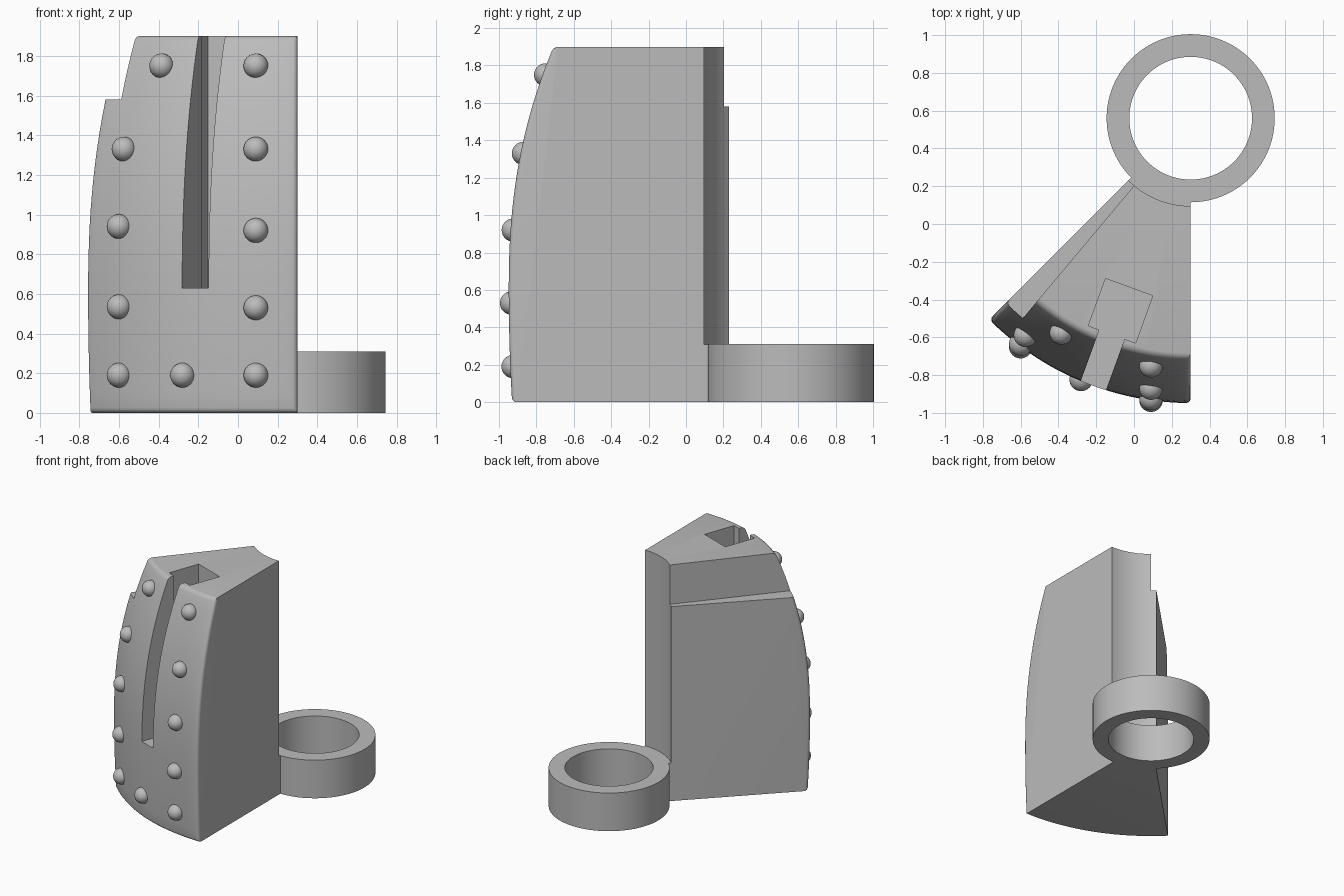
import bpy, bmesh, math
from mathutils import Vector

if "Cube" in bpy.data.objects:
    bpy.data.objects.remove(bpy.data.objects["Cube"])

CX, CY = 0.30, 0.56        # shared axis of ring and wedge
TOP, ROUND = 1.90, 0.025

grey = bpy.data.materials.new("plain grey")
grey.diffuse_color = (0.5, 0.5, 0.5, 1)
grey.use_nodes = True
grey.node_tree.nodes["Principled BSDF"].inputs["Base Color"].default_value = grey.diffuse_color


def polar(r, deg, z):
    a = math.radians(deg)
    return Vector((CX - r * math.sin(a), CY - r * math.cos(a), z))


def finish(name, bm):
    bmesh.ops.recalc_face_normals(bm, faces=bm.faces[:])
    me = bpy.data.meshes.new(name)
    bm.to_mesh(me)
    bm.free()
    me.materials.append(grey)
    ob = bpy.data.objects.new(name, me)
    bpy.context.collection.objects.link(ob)
    return ob


def sweep(name, angles, profile, closed=False):
    """Sweep a closed (radius, height) profile about the axis."""
    bm = bmesh.new()
    loops = [[bm.verts.new(polar(r, a, z)) for r, z in profile(a)] for a in angles]
    n = len(loops[0])
    pairs = list(zip(loops, loops[1:])) + ([(loops[-1], loops[0])] if closed else [])
    for p, q in pairs:
        for i in range(n):
            j = (i + 1) % n
            bm.faces.new((p[i], p[j], q[j], q[i]))
    if not closed:
        bm.faces.new(loops[0])
        bm.faces.new(loops[-1])
    return finish(name, bm)


def smooth(ob, angle=30):
    bpy.ops.object.select_all(action='DESELECT')
    ob.select_set(True)
    bpy.context.view_layer.objects.active = ob
    bpy.ops.object.shade_smooth_by_angle(angle=math.radians(angle))


def cut(ob, cutter):
    mod = ob.modifiers.new("cut", 'BOOLEAN')
    mod.operation, mod.solver, mod.object = 'DIFFERENCE', 'EXACT', cutter
    bpy.context.view_layer.objects.active = ob
    bpy.ops.object.modifier_apply(modifier=mod.name)
    bpy.data.objects.remove(cutter)


def front_radius(z):
    d = z - 0.6
    return 1.508 - (0.131 * d ** 2.3 if d > 0 else 0.05 * d * d)


def edge_drop(d):
    """Depth of the rounded rim at distance d from an edge."""
    return 0 if d >= ROUND else ROUND - math.sqrt(max(0, ROUND ** 2 - (ROUND - d) ** 2))


# Bulging wedge body with rounded front rim
rim = [ROUND * (1 - math.cos(math.radians(t))) for t in (0, 22.5, 45, 67.5, 90)]
heights = rim + [0.1 + 1.7 * i / 22 for i in range(23)] + [TOP - d for d in reversed(rim)]
rim_deg = [math.degrees(d / 1.45) for d in rim]
angles = rim_deg + [2.5 + 40 * i / 20 for i in range(21)] + [45 - d for d in reversed(rim_deg)]


def wedge_profile(a):
    side = math.radians(min(a, 45 - a)) * 1.45
    front = [(front_radius(z) - max(edge_drop(side), edge_drop(min(z, TOP - z))), z)
             for z in heights]
    return front + [(0.465, TOP), (0.465, 0.309), (0.42, 0.309), (0.42, 0)]


body = sweep("wedge_body", angles, wedge_profile)

# Notch along the upper side
cut(body, sweep("notch_cutter", (40, 43, 47),
                lambda a: [(0.3, 1.58), (1.8, 1.58), (1.8, 2.1), (0.3, 2.1)]))

# T-shaped slot, open at the top and front
out = Vector((-math.sin(math.radians(20)), -math.cos(math.radians(20)), 0))
across = Vector((-out.y, out.x, 0))
half_plan = [(0.952, 0.133), (1.218, 0.133), (1.218, 0.071), (1.7, 0.071)]
plan = half_plan + [(u, -v) for u, v in reversed(half_plan)]
bm = bmesh.new()
rings = [[bm.verts.new(Vector((CX, CY, z)) + out * u + across * v) for u, v in plan]
         for z in (0.63, 2.1)]
for ring in rings:
    bm.faces.new(ring)
for i in range(8):
    j = (i + 1) % 8
    bm.faces.new((rings[0][i], rings[0][j], rings[1][j], rings[1][i]))
cut(body, finish("slot_cutter", bm))
smooth(body)

# Ring behind the wedge
ring = sweep("ring", [i * 360 / 96 for i in range(96)],
             lambda a: [(0.325, 0), (0.445, 0), (0.445, 0.31), (0.325, 0.31)], closed=True)
smooth(ring)

# Round studs on the front surface
studs = [(0.09, z) for z in (0.19, 0.53, 0.92, 1.33, 1.75)]
studs += [(-0.28, 0.19), (-0.6, 0.19), (-0.6, 0.535), (-0.6, 0.94), (-0.575, 1.33), (-0.385, 1.75)]
for i, (x, z) in enumerate(studs):
    y = CY - math.sqrt(front_radius(z) ** 2 - (CX - x) ** 2)
    bpy.ops.mesh.primitive_uv_sphere_add(segments=32, ring_count=16, radius=0.062,
                                         location=(x, y, z))
    stud = bpy.context.object
    stud.name = f"stud_{i + 1}"
    stud.data.materials.append(grey)
    smooth(stud, 60)
